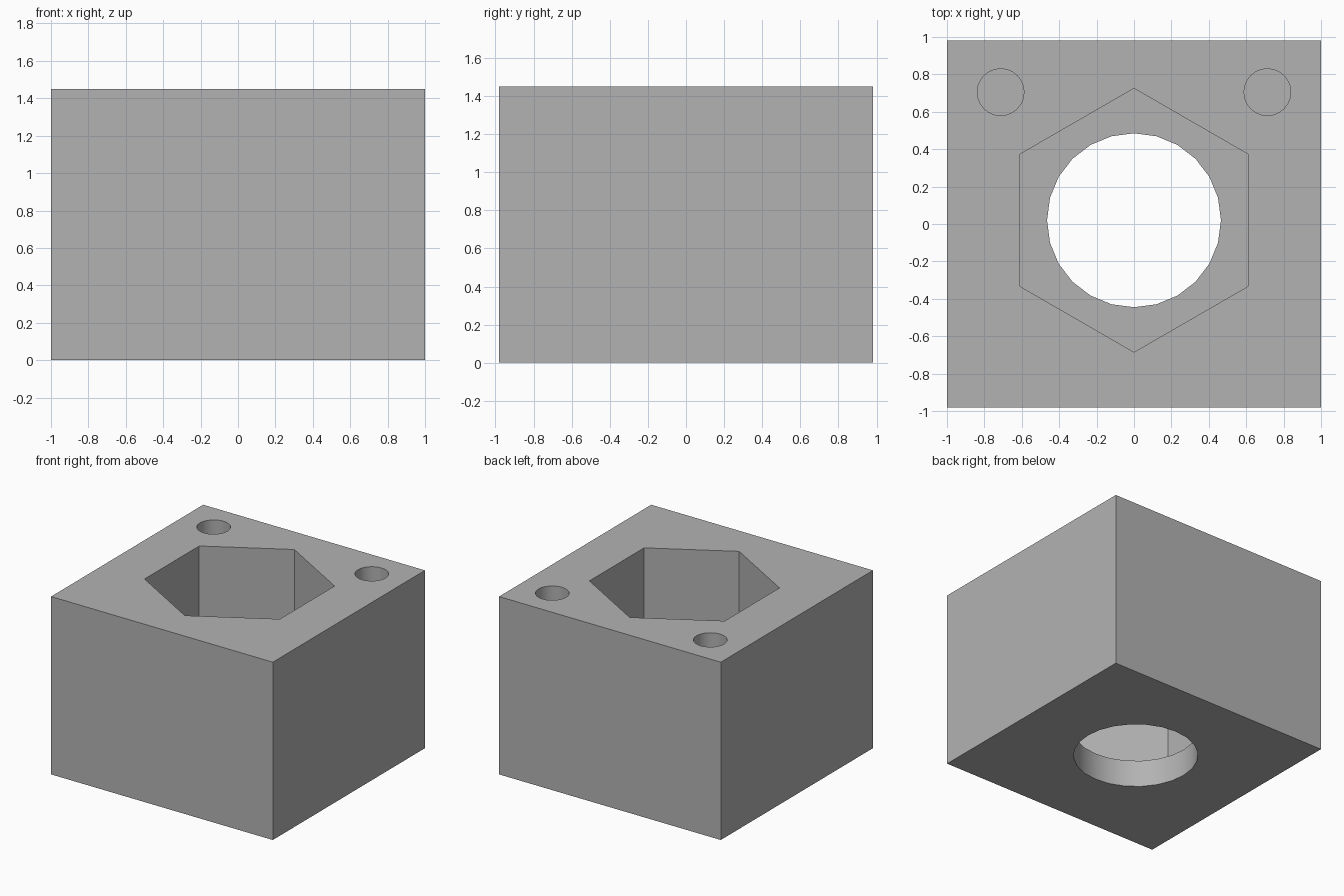
import bpy
from math import radians

WIDTH, DEPTH, HEIGHT = 2.0, 1.96, 1.45
POCKET_Y = 0.02
LIP = 0.22           # floor thickness under the nut pocket
SCREW_DEPTH = 0.72

cube = bpy.data.objects.get("Cube")
if cube:
    bpy.data.objects.remove(cube, do_unlink=True)

grey = bpy.data.materials.new("plain grey")
grey.use_nodes = True
colour = (0.45, 0.45, 0.45, 1)
grey.diffuse_color = colour
grey.node_tree.nodes["Principled BSDF"].inputs["Base Color"].default_value = colour

# Solid block
bpy.ops.mesh.primitive_cube_add(size=1, location=(0, 0, HEIGHT / 2))
block = bpy.context.object
block.name = "nut_holder_block"
block.scale = (WIDTH, DEPTH, HEIGHT)
bpy.ops.object.transform_apply(location=True, rotation=False, scale=True)
block.data.materials.append(grey)


def cut(name, sides, radius, x, y, bottom, top):
    """Subtract an upright prism from the block."""
    bpy.ops.mesh.primitive_cylinder_add(
        vertices=sides, radius=radius, depth=top - bottom,
        location=(x, y, (top + bottom) / 2))
    cutter = bpy.context.object
    cutter.name = name
    cutter.hide_render = True
    cutter.data.materials.append(grey)
    mod = block.modifiers.new(name, "BOOLEAN")
    mod.operation = "DIFFERENCE"
    mod.solver = "EXACT"
    mod.object = cutter
    bpy.ops.object.select_all(action="DESELECT")
    block.select_set(True)
    bpy.context.view_layer.objects.active = block
    bpy.ops.object.modifier_apply(modifier=name)
    bpy.data.objects.remove(cutter, do_unlink=True)


# Hexagonal pocket, round through hole, and two blind screw holes at the back
ABOVE = HEIGHT + 0.1
cut("hex_pocket_cutter", 6, 0.705, 0, POCKET_Y, LIP, ABOVE)
cut("round_hole_cutter", 24, 0.465, 0, POCKET_Y, -0.1, LIP + 0.1)
for side in (-1, 1):
    cut("screw_hole_cutter", 24, 0.125, side * 0.713, 0.705,
        HEIGHT - SCREW_DEPTH, ABOVE)

# Smooth the round walls, keep the corners sharp
bpy.ops.object.shade_smooth_by_angle(angle=radians(30))
